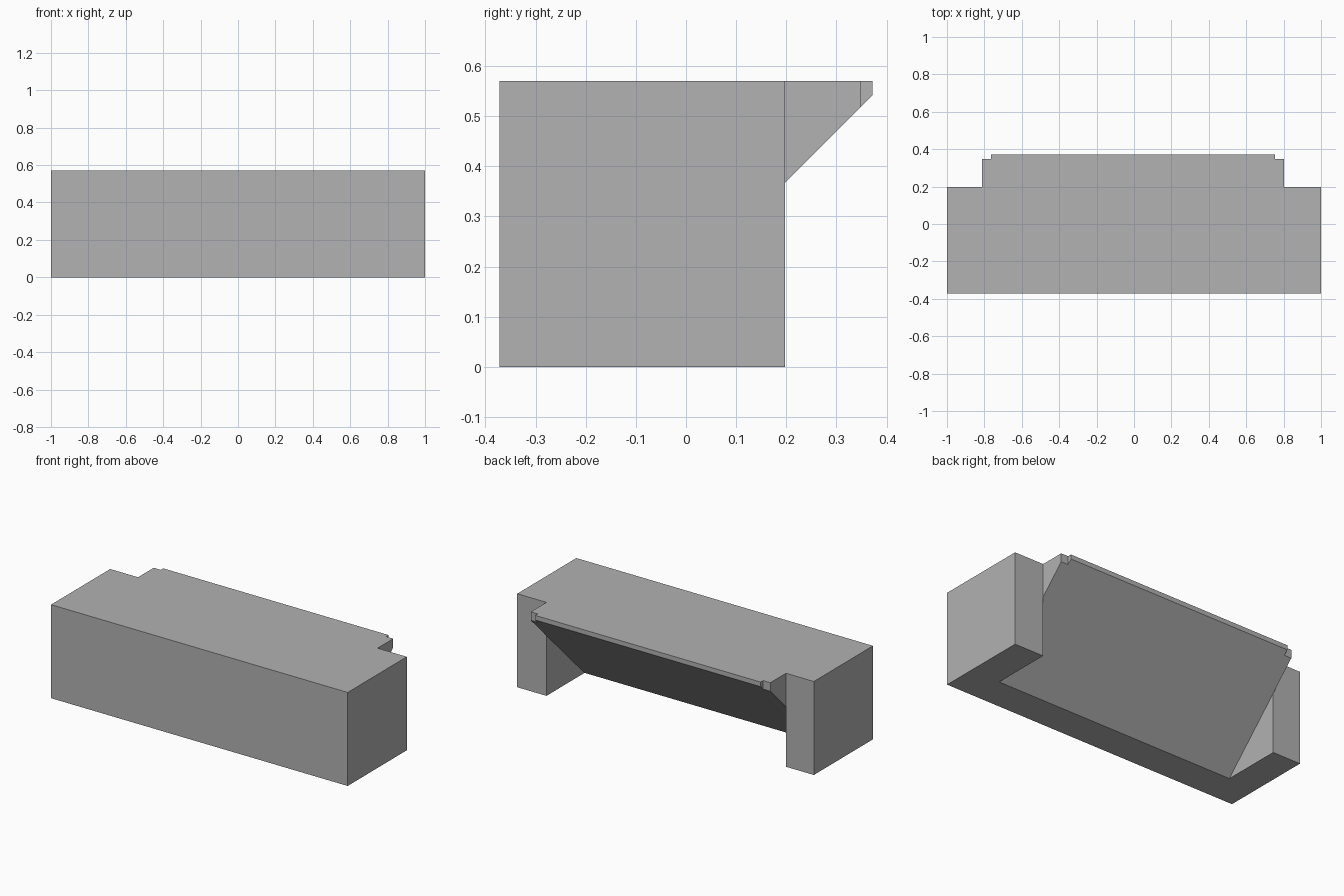
import bpy
import bmesh
from mathutils import Vector

if "Cube" in bpy.data.objects:
    bpy.data.objects.remove(bpy.data.objects["Cube"], do_unlink=True)

FRONT, BACK, LIP = -0.372, 0.197, 0.372   # depth positions
STEP = 0.348                              # back of the shoulders beside the lip
HEIGHT = 0.57
X0, X1 = -0.812, 0.803                    # opening between the end blocks
SLOPE = 0.17                              # underside follows z = y + SLOPE
TAB = 0.048                               # shoulder width

grey = bpy.data.materials.new("mid grey")
grey.use_nodes = True
colour = (0.445, 0.445, 0.445, 1)
grey.diffuse_color = colour
grey.node_tree.nodes["Principled BSDF"].inputs["Base Color"].default_value = colour


def prism(name, outline, direction):
    """Extrude a flat outline along a direction into a solid."""
    bm = bmesh.new()
    face = bm.faces.new([bm.verts.new(p) for p in outline])
    out = bmesh.ops.extrude_face_region(bm, geom=[face])
    moved = [g for g in out["geom"] if isinstance(g, bmesh.types.BMVert)]
    bmesh.ops.translate(bm, verts=moved, vec=Vector(direction))
    bmesh.ops.recalc_face_normals(bm, faces=bm.faces)
    mesh = bpy.data.meshes.new(name)
    bm.to_mesh(mesh)
    bm.free()
    mesh.materials.append(grey)
    obj = bpy.data.objects.new(name, mesh)
    bpy.context.collection.objects.link(obj)
    return obj


# Solid block with a stepped lip at the back
plan = [(-1, FRONT), (1, FRONT), (1, BACK), (X1, BACK), (X1, STEP),
        (X1 - TAB, STEP), (X1 - TAB, LIP), (X0 + TAB, LIP), (X0 + TAB, STEP),
        (X0, STEP), (X0, BACK), (-1, BACK)]
block = prism("bench_block", [(x, y, 0) for x, y in plan], (0, 0, HEIGHT))

# Wedge that hollows out the underside between the end blocks
side = [(-SLOPE - 0.1, -0.1), (0.39, 0.39 + SLOPE), (0.39, -0.1)]
cutter = prism("underside_cutter", [(X0, y, z) for y, z in side], (X1 - X0, 0, 0))
cutter.hide_render = True

cut = block.modifiers.new("hollow underside", "BOOLEAN")
cut.operation = "DIFFERENCE"
cut.solver = "EXACT"
cut.object = cutter
bpy.context.view_layer.objects.active = block
bpy.ops.object.modifier_apply(modifier=cut.name)
bpy.data.objects.remove(cutter, do_unlink=True)
